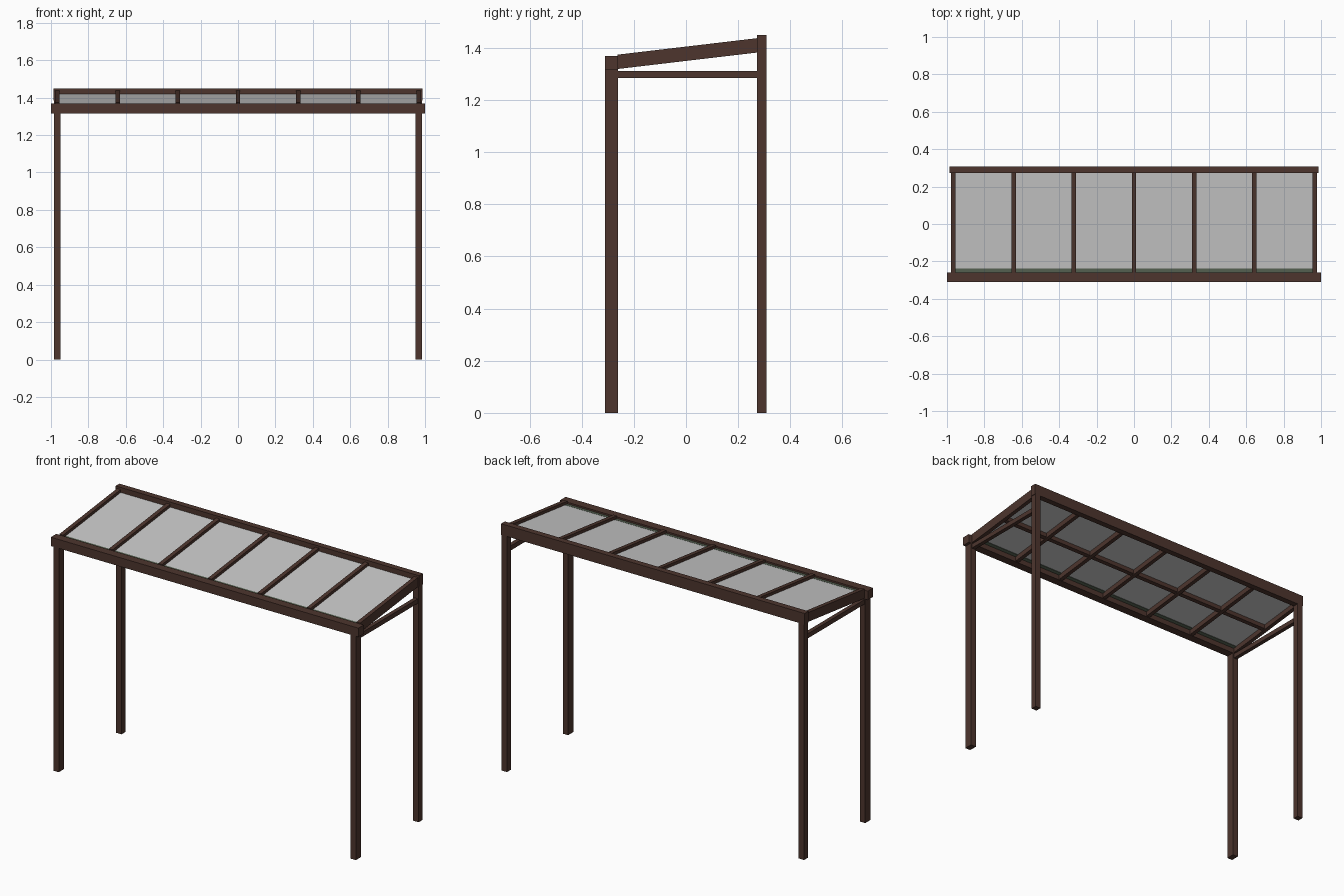
import bpy, math

if "Cube" in bpy.data.objects:
    bpy.data.objects.remove(bpy.data.objects["Cube"])


def material(name, rgb):
    m = bpy.data.materials.new(name)
    m.diffuse_color = (*rgb, 1)
    m.use_nodes = True
    m.node_tree.nodes["Principled BSDF"].inputs["Base Color"].default_value = m.diffuse_color
    return m


BROWN = material("dark brown paint", (0.075, 0.036, 0.027))
GLASS = material("pale grey glass", (0.58, 0.58, 0.58))
SEAL = material("grey green seal", (0.10, 0.13, 0.09))


def box(name, x, y, z, mat, slope=0.0):
    """Box between ranges; slope lifts z in proportion to y."""
    v = [(a, b, c + slope * b) for a in x for b in y for c in z]
    f = [(0, 1, 3, 2), (4, 6, 7, 5), (0, 4, 5, 1),
         (2, 3, 7, 6), (0, 2, 6, 4), (1, 5, 7, 3)]
    me = bpy.data.meshes.new(name)
    me.from_pydata(v, [], f)
    me.materials.append(mat)
    ob = bpy.data.objects.new(name, me)
    bpy.context.collection.objects.link(ob)
    return ob


def span(c, w):
    return (c - w / 2, c + w / 2)


SLOPE = 0.118
FRONT, BACK = (-0.31, -0.26), (0.273, 0.308)
BAY = 0.322

# Posts and side braces
for s in (-1, 1):
    x = span(s * 0.966, 0.035)
    box("front_post", x, FRONT, (0, 1.316), BROWN)
    box("back_post", x, BACK, (0, 1.385), BROWN)
    box("side_brace", span(s * 0.966, 0.024), (FRONT[1], BACK[0]), (1.285, 1.312), BROWN)

# Long beams
box("front_beam", (-1, 1), FRONT, (1.316, 1.368), BROWN)
box("back_beam", (-0.987, 0.987), BACK, (1.385, 1.45), BROWN)

# Sloping rafters
for i in range(-3, 4):
    box("rafter", span(i * BAY, 0.024), (-0.262, 0.275), (1.35, 1.405), BROWN, SLOPE)

# Glass panes with front seals and a purlin piece beneath each bay
for i in range(6):
    x = span((i - 2.5) * BAY, BAY - 0.024)
    box("glass_pane", x, (-0.238, 0.275), (1.380, 1.388), GLASS, SLOPE)
    box("pane_seal", x, (-0.262, -0.238), (1.378, 1.389), SEAL, SLOPE)
    box("purlin", x, span(0.0, 0.024), (1.355, 1.380), BROWN, SLOPE)
